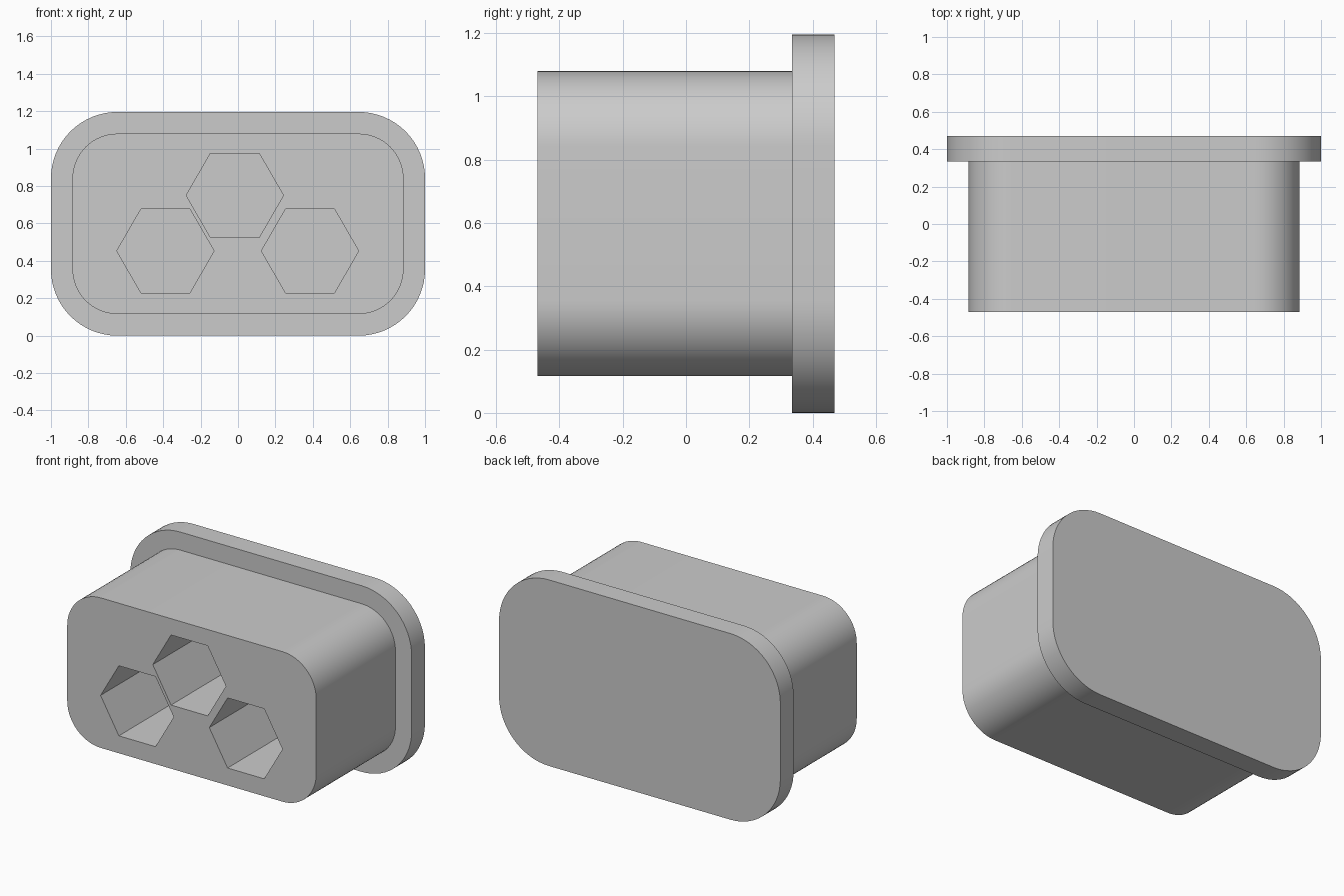
import bpy, bmesh, math

if "Cube" in bpy.data.objects:
    bpy.data.objects.remove(bpy.data.objects["Cube"])

FRONT, FLANGE, BACK = -0.47, 0.335, 0.47   # depth stations along y
MID_Z = 0.598

grey = bpy.data.materials.new("light grey")
grey.diffuse_color = (0.6, 0.6, 0.6, 1)
grey.use_nodes = True
grey.node_tree.nodes["Principled BSDF"].inputs["Base Color"].default_value = grey.diffuse_color


def prism(name, outline, y0, y1):
    """Extrude an (x, z) outline from y0 to y1."""
    bm = bmesh.new()
    face = bm.faces.new([bm.verts.new((x, y0, z)) for x, z in outline])
    ext = bmesh.ops.extrude_face_region(bm, geom=[face])
    verts = [v for v in ext["geom"] if isinstance(v, bmesh.types.BMVert)]
    bmesh.ops.translate(bm, verts=verts, vec=(0, y1 - y0, 0))
    bmesh.ops.recalc_face_normals(bm, faces=bm.faces)
    mesh = bpy.data.meshes.new(name)
    bm.to_mesh(mesh)
    bm.free()
    mesh.materials.append(grey)
    obj = bpy.data.objects.new(name, mesh)
    bpy.context.collection.objects.link(obj)
    return obj


def rounded_rect(hx, hz, r, steps=16):
    pts = []
    for q, (sx, sz) in enumerate([(1, 1), (-1, 1), (-1, -1), (1, -1)]):
        for i in range(steps + 1):
            a = math.pi / 2 * (q + i / steps)
            pts.append((sx * (hx - r) + r * math.cos(a),
                        MID_Z + sz * (hz - r) + r * math.sin(a)))
    return pts


def hexagon(cx, cz, r):
    return [(cx + r * math.cos(k * math.pi / 3), cz + r * math.sin(k * math.pi / 3))
            for k in range(6)]


def boolean(target, tool, operation):
    mod = target.modifiers.new(operation.lower(), 'BOOLEAN')
    mod.operation, mod.object, mod.solver = operation, tool, 'EXACT'
    bpy.context.view_layer.objects.active = target
    bpy.ops.object.modifier_apply(modifier=mod.name)
    bpy.data.objects.remove(tool)


# Plug body with its wider end flange
plug = prism("plug_body", rounded_rect(0.885, 0.482, 0.24), FRONT, FLANGE + 0.05)
flange = prism("end_flange", rounded_rect(1.0, 0.598, 0.355), FLANGE, BACK)
boolean(plug, flange, 'UNION')

# Three blind hexagonal sockets, ending at the flange
for cx, cz in [(-0.388, 0.453), (0.385, 0.453), (-0.017, 0.75)]:
    cutter = prism("socket_cutter", hexagon(cx, cz, 0.26), FRONT - 0.1, FLANGE)
    cutter.hide_render = True
    boolean(plug, cutter, 'DIFFERENCE')

# Smooth rounded corners, keep the rims sharp
bpy.ops.object.select_all(action='DESELECT')
plug.select_set(True)
bpy.context.view_layer.objects.active = plug
bpy.ops.object.shade_smooth_by_angle(angle=math.radians(30))
